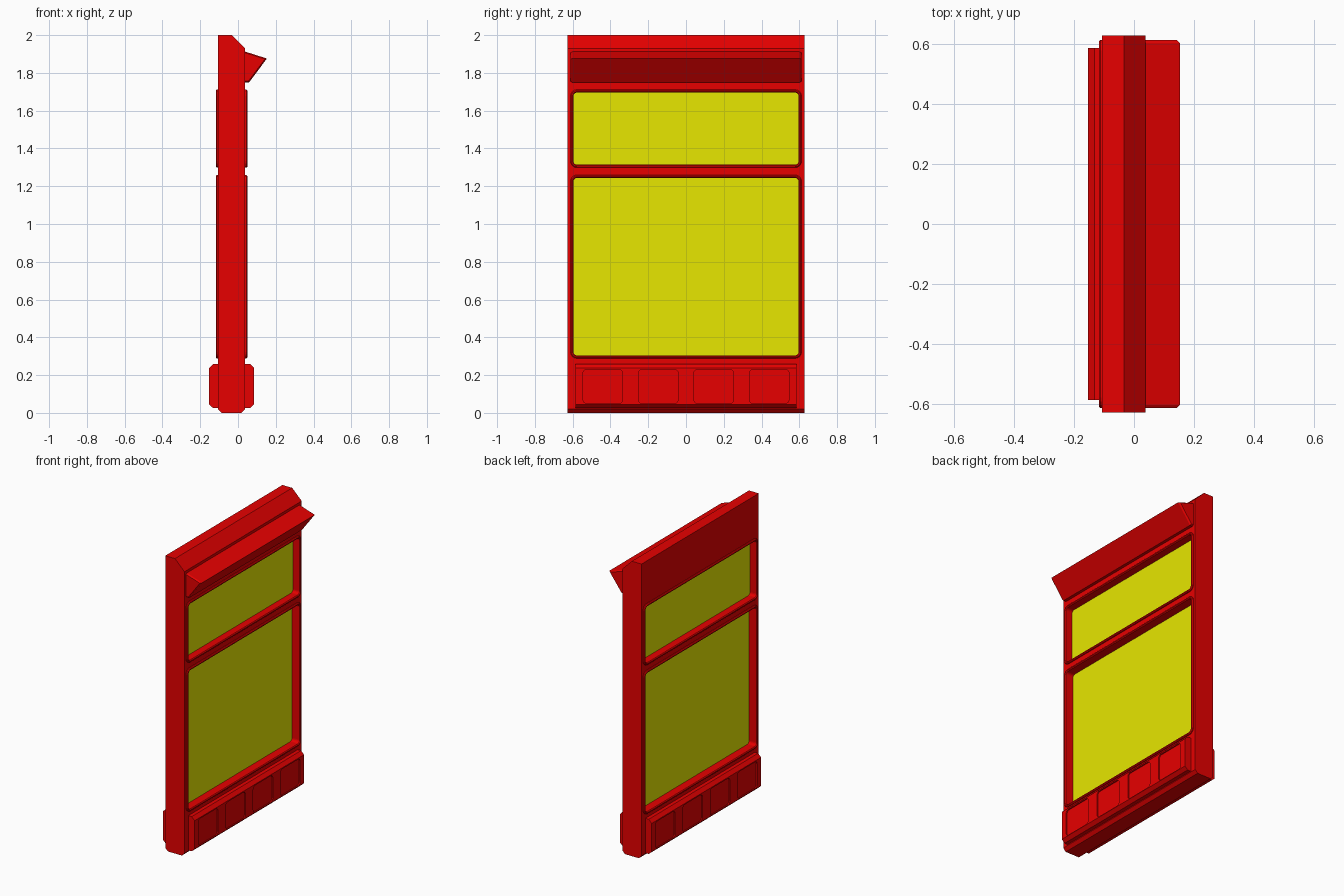
import bpy, bmesh
from math import sin, cos, pi

if "Cube" in bpy.data.objects:
    bpy.data.objects.remove(bpy.data.objects["Cube"])


def material(name, rgb):
    m = bpy.data.materials.new(name)
    m.diffuse_color = (*rgb, 1)
    m.use_nodes = True
    m.node_tree.nodes["Principled BSDF"].inputs["Base Color"].default_value = m.diffuse_color
    return m


RED = material("red_paint", (0.8, 0, 0))
YELLOW = material("yellow_glass", (0.8, 0.8, 0))
BACK, FRONT = -0.106, 0.038          # body faces in x
MID = (BACK + FRONT) / 2


def rounded(y0, y1, z0, z1, r, inset, seg=4):
    """Rounded rectangle in the YZ plane."""
    y0, y1, z0, z1 = y0 + inset, y1 - inset, z0 + inset, z1 - inset
    r = max(r - inset, 0.004)
    pts = []
    for k, (cy, cz) in enumerate([(y1 - r, z1 - r), (y0 + r, z1 - r), (y0 + r, z0 + r), (y1 - r, z0 + r)]):
        for i in range(seg + 1):
            a = (k + i / seg) * pi / 2
            pts.append((cy + r * cos(a), cz + r * sin(a)))
    return pts


def loft(name, loops, mat, closed=False):
    """Skin equal-length loops; cap the ends, or join last to first."""
    bm = bmesh.new()
    rows = [[bm.verts.new(p) for p in loop] for loop in loops]
    pairs = list(zip(rows, rows[1:])) + ([(rows[-1], rows[0])] if closed else [])
    n = len(rows[0])
    for a, b in pairs:
        for i in range(n):
            j = (i + 1) % n
            bm.faces.new((a[i], a[j], b[j], b[i]))
    if not closed:
        bm.faces.new(rows[0])
        bm.faces.new(rows[-1])
    bmesh.ops.recalc_face_normals(bm, faces=bm.faces)
    me = bpy.data.meshes.new(name)
    bm.to_mesh(me)
    bm.free()
    me.materials.append(mat)
    ob = bpy.data.objects.new(name, me)
    bpy.context.collection.objects.link(ob)
    return ob


def prism(name, profile, half, mat=RED):
    return loft(name, [[(x, y, z) for x, z in profile] for y in (-half, half)], mat)


def plate(name, rect, levels, mat=RED, closed=False):
    """Rounded rectangle lofted through (inset, x) levels."""
    return loft(name, [[(x, y, z) for y, z in rounded(*rect, inset)] for inset, x in levels], mat, closed)


def cut(target, cutter):
    cutter.hide_render = True
    cutter.hide_set(True)
    mod = target.modifiers.new("cut", 'BOOLEAN')
    mod.operation, mod.solver, mod.object = 'DIFFERENCE', 'EXACT', cutter


# Main slab with sloped top front and chamfered foot
body = prism("body", [(BACK, 0.02), (BACK + 0.02, 0), (FRONT - 0.02, 0), (FRONT, 0.02),
                      (FRONT, 1.93), (-0.033, 2), (BACK, 2)], 0.628)

# Two windows: opening, deeply recessed glass, raised trim on both faces
for tag, z0, z1, depth in (("lower", 0.288, 1.26, 0.05), ("upper", 1.298, 1.712, 0.043)):
    rect = (-0.612, 0.612, z0, z1, 0.035)
    cut(body, plate(tag + "_opening_cutter", rect, [(0.014, -0.3), (0.014, 0.3)]))
    plate(tag + "_glass", rect, [(0.015, BACK + depth), (0.015, FRONT - depth)], YELLOW)
    for side, face, s in (("front", FRONT, 1), ("back", BACK, -1)):
        plate(f"{tag}_{side}_trim", rect,
              [(0, face - s * 0.005), (0, face + s * 0.006), (0.005, face + s * 0.011),
               (0.011, face + s * 0.011), (0.016, face + s * 0.006), (0.016, face - s * (depth + 0.003))],
              RED, closed=True)

# Kick panel wrapping both faces, with four shallow panels per side
kick_half = 0.119
kick = prism("kick_panel", [(MID + s * x, z) for s, x, z in (
    (-1, kick_half, 0.045), (-1, kick_half - 0.022, 0.025), (1, kick_half - 0.022, 0.025), (1, kick_half, 0.045),
    (1, kick_half, 0.238), (1, kick_half - 0.022, 0.26), (-1, kick_half - 0.022, 0.26), (-1, kick_half, 0.238))],
    0.586)
for i, yc in enumerate((-0.44, -0.147, 0.147, 0.44)):
    for side, s in (("front", 1), ("back", -1)):
        cut(kick, plate(f"kick_{side}_recess_cutter_{i}", (yc - 0.105, yc + 0.105, 0.05, 0.23, 0.02),
                        [(0, MID + s * (kick_half - 0.008)), (0, MID + s * (kick_half + 0.01))]))

# Wedge-shaped light hood above the windows, softened at its ends
wedge = [(0.02, 1.912), (0.04, 1.912), (0.153, 1.876), (0.058, 1.749), (0.02, 1.749)]
ends = ((-0.612, 0.92), (-0.602, 1), (0.602, 1), (0.612, 0.92))
loft("light_hood", [[(0.02 + (x - 0.02) * k, y, 1.84 + (z - 1.84) * k) for x, z in wedge] for y, k in ends], RED)
